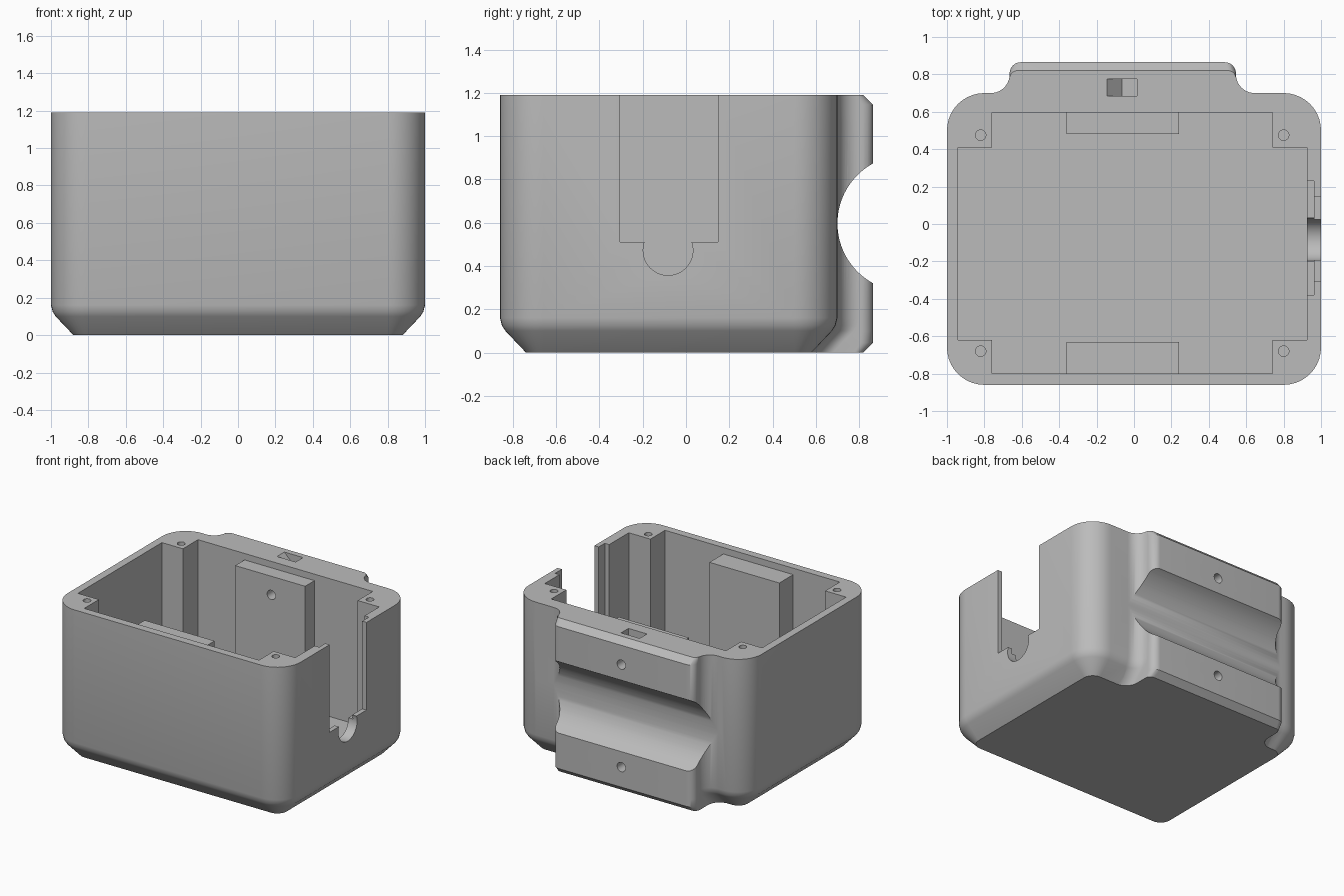
import bpy, bmesh, math
from mathutils import Matrix

cube = bpy.data.objects.get("Cube")
if cube:
    bpy.data.objects.remove(cube, do_unlink=True)

TOP, FLOOR = 1.19, 0.12
MID = -0.06  # x centre of the rear mount

grey = bpy.data.materials.new("plain_grey")
grey.use_nodes = True
grey.diffuse_color = (0.5, 0.5, 0.5, 1)
grey.node_tree.nodes["Principled BSDF"].inputs["Base Color"].default_value = (0.5, 0.5, 0.5, 1)


def finish(name, bm):
    bmesh.ops.recalc_face_normals(bm, faces=bm.faces)
    mesh = bpy.data.meshes.new(name)
    bm.to_mesh(mesh)
    bm.free()
    mesh.materials.append(grey)
    ob = bpy.data.objects.new(name, mesh)
    bpy.context.collection.objects.link(ob)
    return ob


def loft(name, sections):
    """Skin a stack of (z, outline) sections with equal point counts."""
    bm = bmesh.new()
    rings = [[bm.verts.new((x, y, z)) for x, y in pts] for z, pts in sections]
    n = len(rings[0])
    for a, b in zip(rings, rings[1:]):
        for i in range(n):
            j = (i + 1) % n
            bm.faces.new((a[i], a[j], b[j], b[i]))
    bm.faces.new(rings[0])
    bm.faces.new(rings[-1])
    return finish(name, bm)


def box(name, x0, x1, y0, y1, z0, z1):
    pts = [(x0, y0), (x1, y0), (x1, y1), (x0, y1)]
    return loft(name, [(z0, pts), (z1, pts)])


def rod(name, radius, length, centre, axis="Z", segments=32):
    bm = bmesh.new()
    bmesh.ops.create_cone(bm, cap_ends=True, segments=segments, radius1=radius,
                          radius2=radius, depth=length)
    turn = {"X": Matrix.Rotation(math.pi / 2, 4, "Y"),
            "Y": Matrix.Rotation(math.pi / 2, 4, "X"), "Z": Matrix()}[axis]
    bm.transform(Matrix.Translation(centre) @ turn)
    return finish(name, bm)


def combine(target, tool, operation="DIFFERENCE", keep=False):
    bpy.context.view_layer.objects.active = target
    mod = target.modifiers.new("combine", "BOOLEAN")
    mod.operation, mod.solver, mod.object = operation, "EXACT", tool
    bpy.ops.object.modifier_apply(modifier=mod.name)
    if not keep:
        bpy.data.objects.remove(tool, do_unlink=True)


def arc(cx, cy, r, start, end, steps=10):
    angles = [math.radians(start + (end - start) * i / steps) for i in range(steps + 1)]
    return [(cx + r * math.cos(a), cy + r * math.sin(a)) for a in angles]


# Outer shell: rounded box with a softened chamfer at the foot
def shell_outline(inset):
    r = 0.2 - inset
    return (arc(0.8, 0.5, r, 0, 90) + arc(-0.8, 0.5, r, 90, 180)
            + arc(-0.8, -0.66, r, 180, 270) + arc(0.8, -0.66, r, 270, 360))


foot = [(0, 0.12), (0.1, 0.025), (0.125, 0.009), (0.16, 0)]
case = loft("case", [(z, shell_outline(i)) for z, i in foot + [(TOP, 0)]])


# Rear mount: raised pad flowing into the back wall through hollow fillets
def pad_outline(wall, edge):
    half, cove, r = 0.605, 0.1, 0.06 - edge * 0.4
    side = ([(half + cove, 0.5)] + arc(half + cove, wall + cove, cove, 270, 180)
            + arc(half - r, 0.865 - edge - r, r, 0, 90))
    return [(MID + x, y) for x, y in side] + [(MID - x, y) for x, y in reversed(side)]


pad = loft("rear_pad", [(0, pad_outline(0.58, 0.045)), (0.045, pad_outline(0.62, 0)),
                        (0.1, pad_outline(0.675, 0)), (0.125, pad_outline(0.691, 0)),
                        (0.16, pad_outline(0.7, 0)), (TOP - 0.045, pad_outline(0.7, 0)),
                        (TOP, pad_outline(0.7, 0.045))])
combine(case, pad, "UNION")

# Round channel across the rear mount
combine(case, rod("channel_cutter", 0.315, 1.8, (MID, 1.015, 0.597), "X", 96))

# Inner cavity, leaving four square corner posts
cross = [(-0.76, -0.8), (0.74, -0.8), (0.74, -0.62), (0.925, -0.62), (0.925, 0.41), (0.74, 0.41),
         (0.74, 0.595), (-0.76, 0.595), (-0.76, 0.41), (-0.94, 0.41), (-0.94, -0.62), (-0.76, -0.62)]
combine(case, loft("cavity_cutter", [(FLOOR, cross), (TOP + 0.1, cross)]))

# Side opening with a wider inner groove and a round cable notch
combine(case, box("opening_cutter", 0.85, 1.1, -0.305, 0.147, 0.51, TOP + 0.1))
combine(case, box("groove_cutter", 0.85, 0.963, -0.38, 0.23, 0.475, TOP + 0.1))
combine(case, rod("notch_cutter", 0.115, 0.25, (0.975, -0.083, 0.472), "X", 48))

# Screw holes in the corner posts
for x in (-0.82, 0.8):
    for y in (-0.68, 0.475):
        combine(case, rod("screw_cutter", 0.028, 0.6, (x, y, TOP)))

# Small sloped pocket in the rear rim
bm = bmesh.new()
profile = [(-0.145, TOP), (-0.065, TOP - 0.08), (0.015, TOP - 0.08), (0.015, TOP + 0.1), (-0.145, TOP + 0.1)]
front, back = [[bm.verts.new((x, y, z)) for x, z in profile] for y in (0.685, 0.775)]
for i in range(len(profile)):
    j = (i + 1) % len(profile)
    bm.faces.new((front[i], front[j], back[j], back[i]))
bm.faces.new(front)
bm.faces.new(back)
combine(case, finish("pocket_cutter", bm))

# Mounting blocks against the front and back inner walls
front_block = box("front_mounting_block", -0.36, 0.24, -0.81, -0.63, FLOOR - 0.02, 1.14)
back_block = box("back_mounting_block", -0.36, 0.24, 0.48, 0.605, FLOOR - 0.02, 1.14)

# Bolt holes running through the rear mount and the back block
for z in (0.2, 0.995):
    bolt = rod("bolt_cutter", 0.036, 0.7, (-0.05, 0.7, z), "Y")
    combine(case, bolt, keep=True)
    combine(back_block, bolt)

for ob in (case, front_block, back_block):
    bpy.ops.object.select_all(action="DESELECT")
    ob.select_set(True)
    bpy.context.view_layer.objects.active = ob
    bpy.ops.object.shade_smooth_by_angle(angle=math.radians(32))
